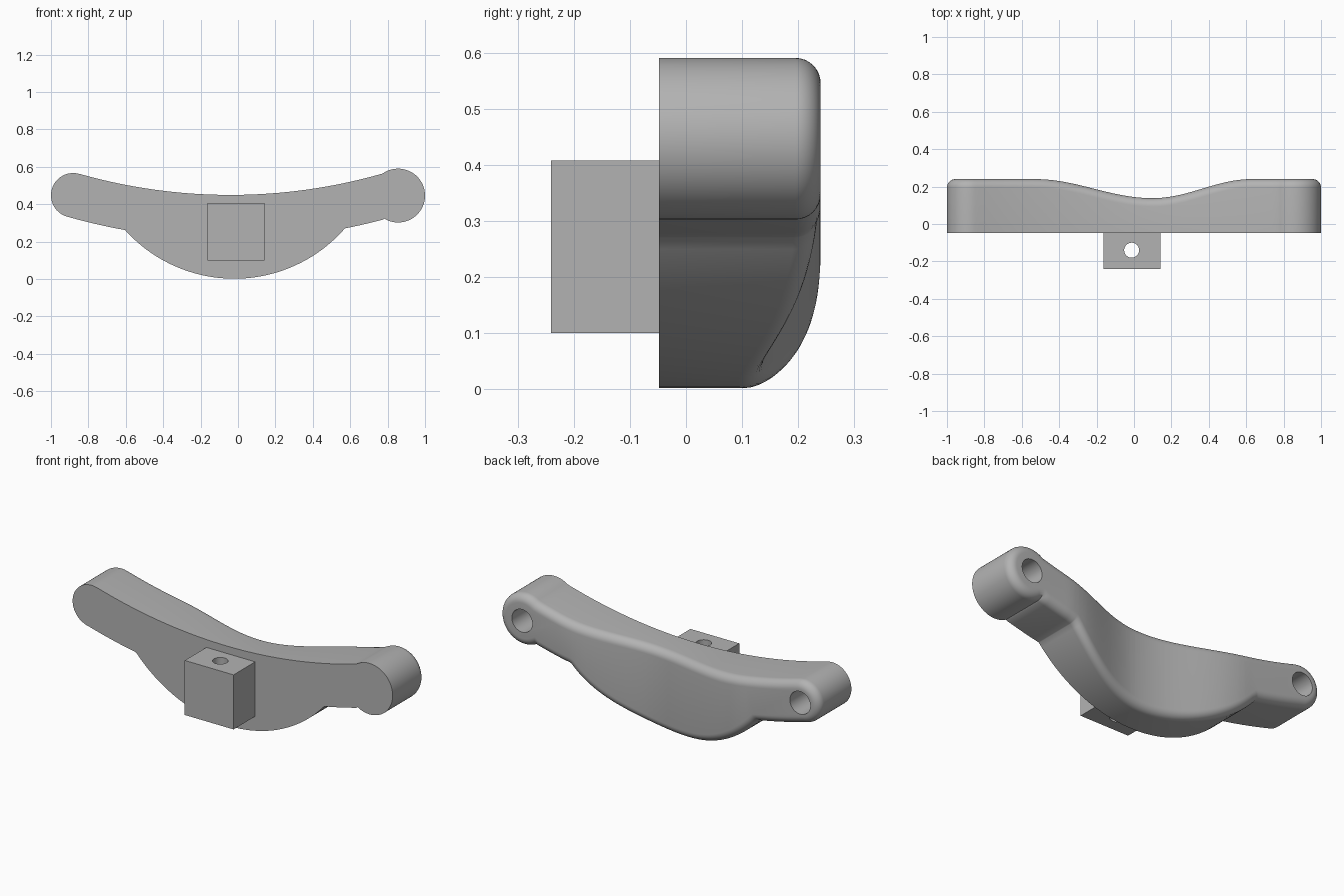
import bpy, bmesh, math
from mathutils import Vector

cube = bpy.data.objects.get("Cube")
if cube:
    bpy.data.objects.remove(cube, do_unlink=True)

FRONT, BACK, FILLET = -0.048, 0.24, 0.045
BOW = Vector((-0.04, 3.4))          # common centre of the bowed bar edges

grey = bpy.data.materials.new("mid_grey")
grey.use_nodes = True
grey.diffuse_color = (0.45, 0.45, 0.45, 1)
grey.node_tree.nodes["Principled BSDF"].inputs["Base Color"].default_value = (0.45, 0.45, 0.45, 1)


def arc(centre, r, a0, a1, n):
    angles = (math.radians(a0 + (a1 - a0) * i / n) for i in range(n + 1))
    return [Vector((centre[0] + r * math.cos(a), centre[1] + r * math.sin(a))) for a in angles]


def bow_arc(r, x0, x1, n):
    a0, a1 = (-math.degrees(math.acos((x - BOW.x) / r)) for x in (x0, x1))
    return arc(BOW, r, a0, a1, n)


def inset(pts, d):
    # Mitred offset towards the inside of a counter-clockwise outline
    out = []
    for i, p in enumerate(pts):
        a = (p - pts[i - 1]).normalized()
        b = (pts[(i + 1) % len(pts)] - p).normalized()
        na, nb = Vector((-a.y, a.x)), Vector((-b.y, b.x))
        out.append(p + (na + nb) * d / (1 + na.dot(nb)))
    return out


def back_depth(x):
    # Back surface dips smoothly off-centre
    t = min(1, (0.1 - x) / 0.63 if x < 0.1 else (x - 0.1) / 0.53)
    return 0.138 + (BACK - 0.138) * (1 - math.cos(math.pi * t)) / 2


def make_object(name, bm):
    bmesh.ops.recalc_face_normals(bm, faces=bm.faces[:])
    mesh = bpy.data.meshes.new(name)
    bm.to_mesh(mesh)
    bm.free()
    mesh.materials.append(grey)
    obj = bpy.data.objects.new(name, mesh)
    bpy.context.collection.objects.link(obj)
    return obj


def drill(obj, centre, r, depth, axis):
    bm = bmesh.new()
    bmesh.ops.create_cone(bm, cap_ends=True, segments=48, radius1=r, radius2=r, depth=depth)
    cutter = make_object("hole_cutter", bm)
    cutter.hide_render = True
    cutter.location = centre
    if axis == "Y":
        cutter.rotation_euler.x = math.pi / 2
    bpy.context.view_layer.update()
    mod = obj.modifiers.new("hole", "BOOLEAN")
    mod.operation, mod.solver, mod.object = "DIFFERENCE", "EXACT", cutter
    bpy.context.view_layer.objects.active = obj
    bpy.ops.object.modifier_apply(modifier=mod.name)
    bpy.data.objects.remove(cutter, do_unlink=True)


def smooth(obj):
    bpy.ops.object.select_all(action="DESELECT")
    obj.select_set(True)
    bpy.context.view_layer.objects.active = obj
    bpy.ops.object.shade_smooth_by_angle(angle=math.radians(30))


# Bar outline: belly, right arm underside, large cap, bowed top, small cap, left arm underside
small_cap, large_cap = Vector((-0.881, 0.448)), Vector((0.856, 0.4465))
tilt = math.degrees(math.atan2(BOW.y - small_cap.y, BOW.x - small_cap.x))
outline = arc((-0.02, 0.787), 0.785, -138, -41.2, 48)
outline += bow_arc(3.188, 0.575, 0.775, 6)
outline += arc(large_cap, 0.144, -121, 121, 40)
outline += bow_arc(2.95, 0.77, -0.83, 48)
outline += arc(small_cap, 0.119, tilt, tilt + 180, 28)
outline += bow_arc(3.188, -0.9, -0.61, 8)

# Flat solid with a rounded back rim
bm = bmesh.new()
STEPS = 8
layers = [(0, FRONT)]
for k in range(STEPS + 1):
    a = math.pi / 2 * k / STEPS
    layers.append((FILLET * (1 - math.cos(a)), BACK - FILLET * (1 - math.sin(a))))
rings = [[bm.verts.new((p.x, y, p.y)) for p in inset(outline, d)] for d, y in layers]
n = len(outline)
for lower, upper in zip(rings, rings[1:]):
    for i in range(n):
        j = (i + 1) % n
        bm.faces.new((lower[i], lower[j], upper[j], upper[i]))
bm.faces.new(rings[0])
back_face = bm.faces.new(rings[-1])

# Slice the back into columns, then press in the dip
for i in range(41):
    x = -0.54 + 1.18 * i / 40
    faces = [f for f in bm.faces if all(v.co.y > BACK - 1e-4 for v in f.verts)]
    edges = {e for f in faces for e in f.edges}
    verts = {v for f in faces for v in f.verts}
    bmesh.ops.bisect_plane(bm, geom=list(verts) + list(edges) + faces, dist=1e-5,
                           plane_co=(x, 0, 0), plane_no=(1, 0, 0))
for v in bm.verts:
    if v.co.y > FRONT + 0.01:
        v.co.y += back_depth(v.co.x) - BACK
bar = make_object("curved_bar", bm)

# Blind bolt holes at both ends
for cap in (small_cap, large_cap):
    drill(bar, (cap.x, 0.15, cap.y), 0.064, 0.3, "Y")
smooth(bar)

# Front mounting block with a vertical through hole
bm = bmesh.new()
bmesh.ops.create_cube(bm, size=1)
bmesh.ops.scale(bm, vec=(0.305, 0.193, 0.308), verts=bm.verts[:])
bmesh.ops.translate(bm, vec=(-0.0115, -0.1445, 0.254), verts=bm.verts[:])
block = make_object("mounting_block", bm)
drill(block, (-0.0125, -0.14, 0.254), 0.04, 0.6, "Z")
smooth(block)
